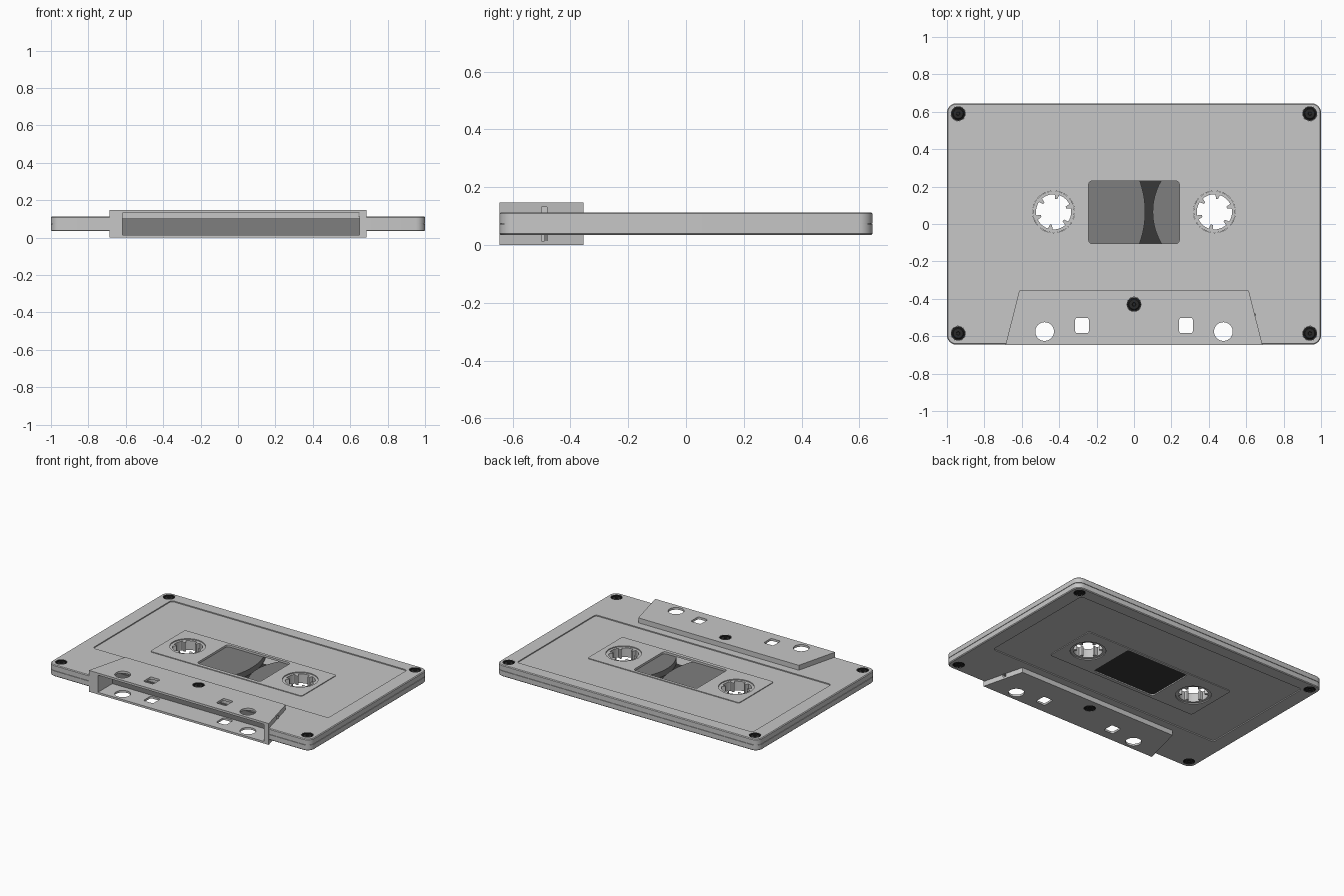
import bpy, bmesh, math

if "Cube" in bpy.data.objects:
    bpy.data.objects.remove(bpy.data.objects["Cube"])

H = 0.147            # total thickness
MID = H / 2


def material(name, v):
    m = bpy.data.materials.new(name)
    m.diffuse_color = (v, v, v, 1)
    m.use_nodes = True
    m.node_tree.nodes["Principled BSDF"].inputs["Base Color"].default_value = m.diffuse_color
    return m


SHELL = material("shell light grey", 0.57)
TAPE = material("tape grey", 0.21)
DARK = material("backing black", 0.04)
SCREW = material("screw black", 0.022)


def rect(x0, x1, y0, y1, r=0.0, n=6):
    if r == 0:
        return [(x0, y0), (x1, y0), (x1, y1), (x0, y1)]
    pts = []
    corners = [(x1 - r, y1 - r), (x0 + r, y1 - r), (x0 + r, y0 + r), (x1 - r, y0 + r)]
    for k, (cx, cy) in enumerate(corners):
        for i in range(n + 1):
            a = math.pi / 2 * (k + i / n)
            pts.append((cx + r * math.cos(a), cy + r * math.sin(a)))
    return pts


def circle(cx, cy, r, n=48):
    return [(cx + r * math.cos(2 * math.pi * i / n), cy + r * math.sin(2 * math.pi * i / n))
            for i in range(n)]


def loft(name, rings, mat, closed=False):
    """Skin outlines [(points, z)...]; cap the ends, or close the loop into a ring."""
    bm = bmesh.new()
    loops = [[bm.verts.new((x, y, z)) for x, y in pts] for pts, z in rings]
    n = len(loops[0])
    pairs = list(zip(loops, loops[1:]))
    if closed:
        pairs.append((loops[-1], loops[0]))
    else:
        bm.faces.new(loops[0][::-1])
        bm.faces.new(loops[-1])
    for a, b in pairs:
        for i in range(n):
            j = (i + 1) % n
            bm.faces.new((a[i], a[j], b[j], b[i]))
    bmesh.ops.recalc_face_normals(bm, faces=bm.faces)
    me = bpy.data.meshes.new(name)
    bm.to_mesh(me)
    bm.free()
    me.materials.append(mat)
    ob = bpy.data.objects.new(name, me)
    bpy.context.collection.objects.link(ob)
    return ob


def prism(name, pts, z0, z1, mat=SHELL):
    return loft(name, [(pts, z0), (pts, z1)], mat)


def activate(ob):
    bpy.ops.object.select_all(action='DESELECT')
    ob.select_set(True)
    bpy.context.view_layer.objects.active = ob


def boolean(ob, other, op='DIFFERENCE'):
    other.hide_render = True
    m = ob.modifiers.new("bool", 'BOOLEAN')
    m.operation = op
    m.solver = 'EXACT'
    m.object = other
    activate(ob)
    bpy.ops.object.modifier_apply(modifier=m.name)
    bpy.data.objects.remove(other)


# Shell slab with bevelled rims and a seam groove
def outline(d):
    return rect(-1 + d, 1 - d, -0.645 + d, 0.645 - d, 0.05 - d)


shell = loft("cassette_shell", [
    (outline(0.005), 0.034), (outline(0), 0.039), (outline(0), 0.072), (outline(0.004), 0.072),
    (outline(0.004), 0.075), (outline(0), 0.075), (outline(0), 0.108), (outline(0.005), 0.113)], SHELL)

# Label recess and raised hub panel on both faces
label = rect(-0.9, 0.9, -0.30, 0.56, 0.02)
panel = rect(-0.58, 0.577, -0.13, 0.25, 0.015)
for z0, z1 in ((0.106, 0.2), (-0.1, 0.041)):
    boolean(shell, prism("label_cutter", label, z0, z1))
boolean(shell, prism("hub_panel", panel, 0.036, 0.111), 'UNION')

# Thick head block
block = [(-0.687, -0.646), (0.687, -0.646), (0.613, -0.355), (-0.613, -0.355)]
boolean(shell, prism("head_block", block, 0, H), 'UNION')

# Hollow for reels and the front opening
boolean(shell, prism("reel_cutter", rect(-0.93, 0.93, -0.43, 0.57), 0.05, 0.097))
boolean(shell, prism("front_cutter", rect(-0.617, 0.65, -0.8, -0.48), 0.014, 0.132))

# Through cuts: window, hub holes, head block holes
HUB_X, HUB_Y = 0.43, 0.065
window = rect(-0.242, 0.242, -0.105, 0.23, 0.018)
cuts = [window]
for s in (-1, 1):
    cuts += [circle(s * HUB_X, HUB_Y, 0.112), circle(s * 0.478, -0.575, 0.05, 32),
             rect(s * 0.278 - 0.037, s * 0.278 + 0.037, -0.583, -0.502, 0.012)]
for pts in cuts:
    boolean(shell, prism("through_cutter", pts, -0.1, 0.3))

# Recessed screws on both faces
screws = [(-0.94, 0.59, 0.113), (0.94, 0.59, 0.113), (-0.94, -0.585, 0.113),
          (0.94, -0.585, 0.113), (0, -0.43, H)]
for x, y, top in screws:
    for side in (1, -1):
        def zz(v):
            return v if side > 0 else H - v
        a, b = sorted((zz(top - 0.012), zz(top + 0.1)))
        boolean(shell, prism("screw_cutter", circle(x, y, 0.039, 24), a, b))
        loft("screw", [(circle(x, y, 0.0385, 24), zz(top - 0.0125)),
                       (circle(x, y, 0.0385, 24), zz(top - 0.001)),
                       (circle(x, y, 0.031, 24), zz(top - 0.001)),
                       (circle(x, y, 0.031, 24), zz(top - 0.009)),
                       (circle(x, y, 0.026, 24), zz(top - 0.004)),
                       (circle(x, y, 0.010, 24), zz(top - 0.003)),
                       (circle(x, y, 0.008, 24), zz(top - 0.008))], SCREW)

# Wound tape reels, a full one on the left and a smaller one on the right
for name, cx, r in (("full_reel", -HUB_X, 0.49), ("small_reel", HUB_X, 0.33)):
    o, i = circle(cx, HUB_Y, r, 96), circle(cx, HUB_Y, 0.112, 96)
    loft(name, [(o, 0.056), (o, 0.094), (i, 0.094), (i, 0.056)], TAPE, closed=True)

# Toothed hubs
for s in (-1, 1):
    n = 120
    outer = circle(s * HUB_X, HUB_Y, 0.111, n)
    inner = []
    for k in range(n):
        a = 2 * math.pi * k / n + 0.25
        r = 0.07 if k % 20 < 4 else 0.094
        inner.append((s * HUB_X + r * math.cos(a), HUB_Y + r * math.sin(a)))
    outer = [(s * HUB_X + 0.111 * math.cos(2 * math.pi * k / n + 0.25),
              HUB_Y + 0.111 * math.sin(2 * math.pi * k / n + 0.25)) for k in range(n)]
    loft("hub", [(outer, 0.042), (outer, 0.105), (inner, 0.105), (inner, 0.042)], SHELL, closed=True)

# Black backing under the window
prism("window_backing", window, 0.044, 0.052, DARK)

# Tape strip behind the front opening
prism("tape_strip", rect(-0.617, 0.65, -0.49, -0.479), 0.0145, 0.101, TAPE)

for ob in list(bpy.context.scene.objects):
    activate(ob)
    bpy.ops.object.shade_smooth_by_angle(angle=math.radians(30))
